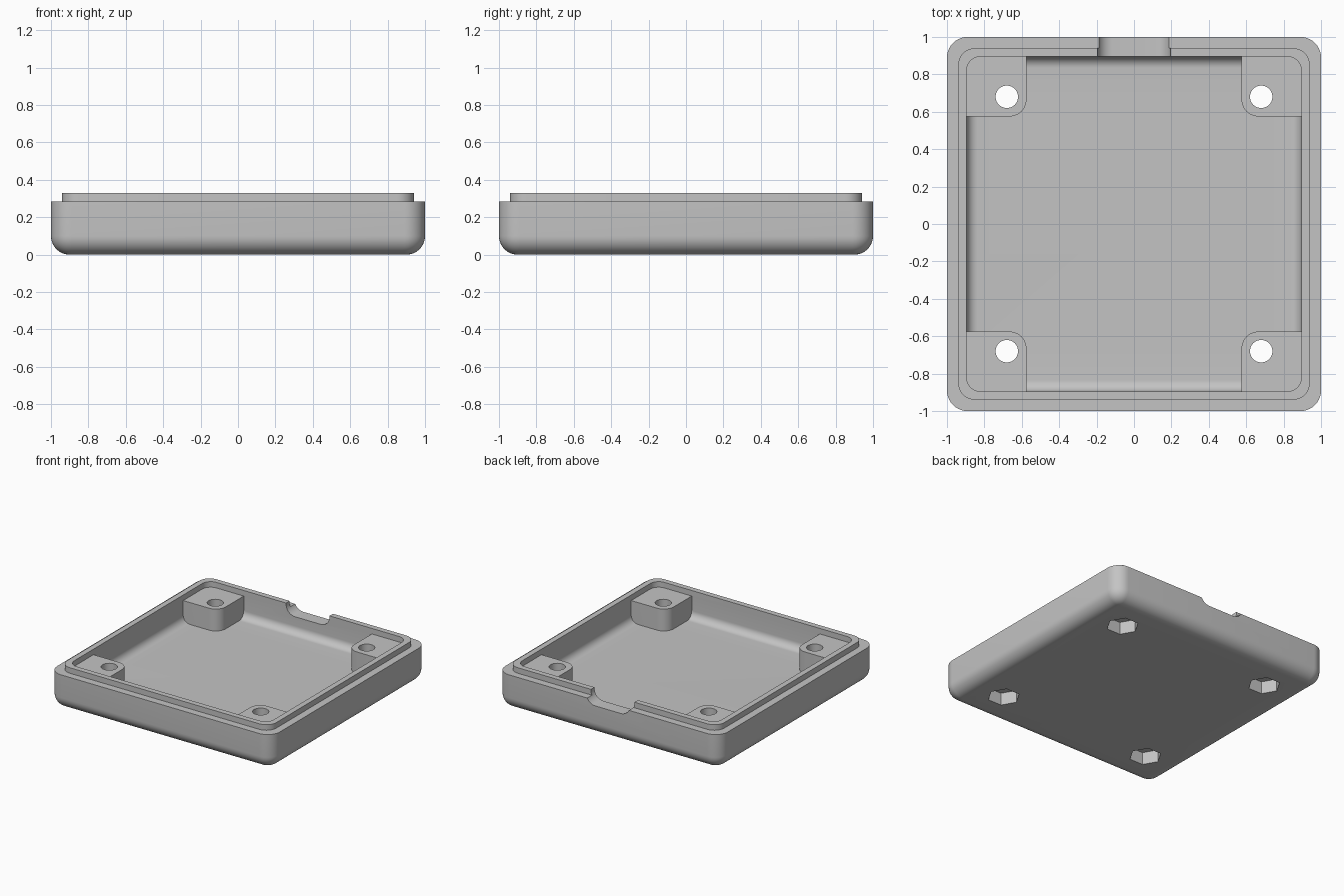
import bpy, bmesh
from math import sin, cos, pi, radians

old = bpy.data.objects.get("Cube")
if old:
    bpy.data.objects.remove(old, do_unlink=True)

grey = bpy.data.materials.new("light_grey_plastic")
grey.use_nodes = True
colour = (0.55, 0.55, 0.55, 1)
grey.diffuse_color = colour
grey.node_tree.nodes["Principled BSDF"].inputs["Base Color"].default_value = colour

SHOULDER, TOP, FLOOR = 0.285, 0.33, 0.107
POST = 0.68


def corner(cx, cy, r, start, steps=10):
    """Quarter-circle points, counter-clockwise from the start angle."""
    return [(cx + r * cos(start + pi / 2 * i / steps),
             cy + r * sin(start + pi / 2 * i / steps)) for i in range(steps + 1)]


def rounded_square(half, r):
    c = half - r
    pts = []
    for k, (sx, sy) in enumerate([(1, 1), (-1, 1), (-1, -1), (1, -1)]):
        pts += corner(sx * c, sy * c, r, k * pi / 2)
    return pts


def loft(name, sections):
    """Closed solid through a list of (outline, z) sections."""
    bm = bmesh.new()
    rings = [[bm.verts.new((x, y, z)) for x, y in pts] for pts, z in sections]
    for a, b in zip(rings, rings[1:]):
        n = len(a)
        for i in range(n):
            j = (i + 1) % n
            bm.faces.new((a[i], a[j], b[j], b[i]))
    bm.faces.new(rings[0][::-1])
    bm.faces.new(rings[-1])
    bmesh.ops.recalc_face_normals(bm, faces=bm.faces)
    mesh = bpy.data.meshes.new(name)
    bm.to_mesh(mesh)
    bm.free()
    mesh.materials.append(grey)
    obj = bpy.data.objects.new(name, mesh)
    bpy.context.collection.objects.link(obj)
    return obj


def combine(target, tool, operation):
    """Apply a boolean and discard the tool."""
    mod = target.modifiers.new(operation.lower(), "BOOLEAN")
    mod.operation, mod.object, mod.solver = operation, tool, "EXACT"
    bpy.context.view_layer.objects.active = target
    bpy.ops.object.modifier_apply(modifier=mod.name)
    bpy.data.objects.remove(tool, do_unlink=True)


def polygon(cx, cy, r, sides):
    return [(cx + r * cos(2 * pi * i / sides), cy + r * sin(2 * pi * i / sides))
            for i in range(sides)]


# Tray shell: filleted outside, stepped lip, then the cavity down to its floor
R, IN_R, STEPS = 0.1, 0.06, 10
sections = []
for i in range(STEPS + 1):
    a = pi / 2 * i / STEPS
    inset = R * (1 - sin(a))
    sections.append((rounded_square(1 - inset, 0.11 - inset), R * (1 - cos(a))))
sections += [(rounded_square(1, 0.11), SHOULDER),
             (rounded_square(0.94, 0.09), SHOULDER),
             (rounded_square(0.94, 0.09), TOP),
             (rounded_square(0.895, 0.075), TOP)]
for i in range(STEPS + 1):
    a = pi / 2 * i / STEPS
    inset = IN_R * (1 - cos(a))
    sections.append((rounded_square(0.895 - inset, 0.075 - inset),
                     FLOOR + IN_R * (1 - sin(a))))
tray = loft("tray", sections)

# Corner screw posts, with through holes and hexagonal nut pockets below
for sx in (-1, 1):
    for sy in (-1, 1):
        outline = corner(0.665, 0.665, 0.09, pi) + [(0.91, 0.575), (0.91, 0.91), (0.575, 0.91)]
        outline = [(sx * x, sy * y) for x, y in outline]
        combine(tray, loft("post", [(outline, 0.06), (outline, SHOULDER)]), "UNION")
        hole = polygon(sx * POST, sy * POST, 0.06, 40)
        combine(tray, loft("hole", [(hole, -0.1), (hole, 0.5)]), "DIFFERENCE")
        nut = polygon(sx * POST, sy * POST, 0.12, 6)
        combine(tray, loft("nut_pocket", [(nut, -0.1), (nut, 0.1)]), "DIFFERENCE")

# Cable notch with rounded lower corners in the back wall
r, low, half = 0.08, 0.24, 0.195
profile = (corner(r - half, low + r, r, pi) + corner(half - r, low + r, r, 1.5 * pi)
           + [(half, 0.5), (-half, 0.5)])
notch = loft("notch", [(profile, 0.8), (profile, 1.1)])
for v in notch.data.vertices:
    x, z, y = v.co
    v.co = (x, y, z)
notch.data.flip_normals()
combine(tray, notch, "DIFFERENCE")

# Smooth fillets, sharp edges
bpy.ops.object.select_all(action="DESELECT")
tray.select_set(True)
bpy.context.view_layer.objects.active = tray
bpy.ops.object.shade_smooth_by_angle(angle=radians(30))
